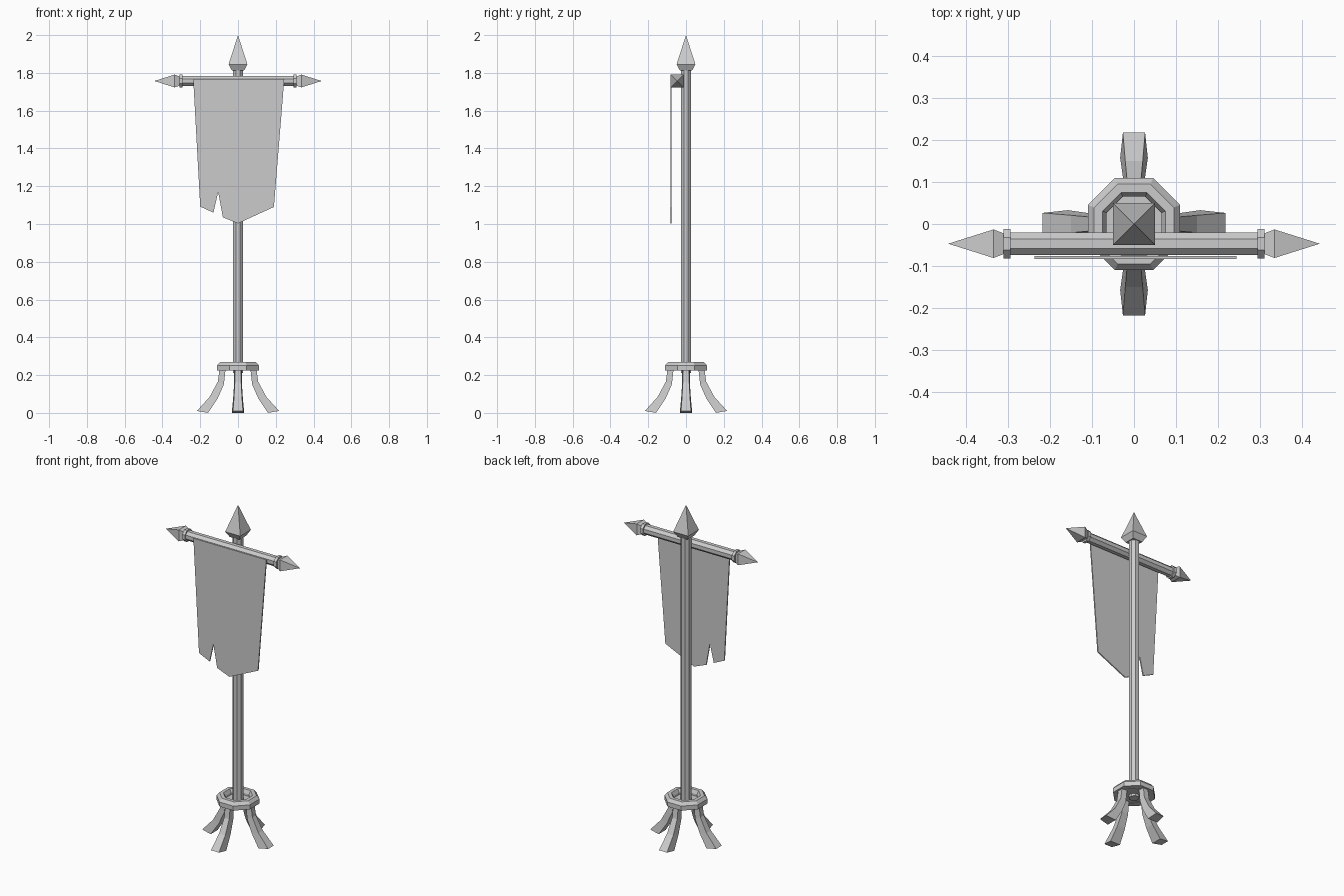
import bpy, bmesh, math
from mathutils import Matrix, Vector

if "Cube" in bpy.data.objects:
    bpy.data.objects.remove(bpy.data.objects["Cube"], do_unlink=True)

grey = bpy.data.materials.new("plain_grey")
grey.use_nodes = True
grey.diffuse_color = (0.6, 0.6, 0.6, 1)
grey.node_tree.nodes["Principled BSDF"].inputs["Base Color"].default_value = (0.6, 0.6, 0.6, 1)


def finish(name, bm, matrix=Matrix()):
    bm.transform(matrix)
    bmesh.ops.recalc_face_normals(bm, faces=bm.faces)
    mesh = bpy.data.meshes.new(name)
    bm.to_mesh(mesh)
    bm.free()
    mesh.materials.append(grey)
    obj = bpy.data.objects.new(name, mesh)
    bpy.context.collection.objects.link(obj)
    return obj


def loft(name, rings, matrix=Matrix(), closed=False):
    """Skin a list of equal rings; cap the ends, or join last to first."""
    bm = bmesh.new()
    loops = [[bm.verts.new(p) for p in ring] for ring in rings]
    pairs = list(zip(loops, loops[1:]))
    if closed:
        pairs.append((loops[-1], loops[0]))
    else:
        bm.faces.new(loops[0])
        bm.faces.new(loops[-1])
    n = len(loops[0])
    for a, b in pairs:
        for i in range(n):
            j = (i + 1) % n
            bm.faces.new((a[i], a[j], b[j], b[i]))
    bmesh.ops.remove_doubles(bm, verts=bm.verts, dist=0.0001)
    return finish(name, bm, matrix)


def turned(name, profile, sides, matrix=Matrix(), closed=False):
    """Flat-sided turning about z; profile is (distance to flat, height)."""
    scale = 1 / math.cos(math.pi / sides)
    angles = [(i + 0.5) * math.tau / sides for i in range(sides)]
    rings = [[(r * scale * math.cos(a), r * scale * math.sin(a), z) for a in angles]
             for r, z in profile]
    return loft(name, rings, matrix, closed)


# Pole and its spear point
turned("pole", [(0.027, 0.21), (0.027, 1.82)], 8)
turned("pole_point", [(0.032, 1.812), (0.05, 1.845), (0, 2.0)], 4)

# Dished octagonal base ring
turned("base_ring", [(0.075, 0.225), (0.11, 0.225), (0.11, 0.252), (0.095, 0.27),
                     (0.075, 0.27), (0.065, 0.25), (0.065, 0.235)], 8, closed=True)
turned("base_hub", [(0.07, 0.225), (0.07, 0.238)], 8)

# Splayed legs: outer and inner edge points with half width
leg = [((0.098, 0.23), (0.066, 0.23), 0.02),
       ((0.107, 0.165), (0.075, 0.15), 0.021),
       ((0.15, 0.085), (0.108, 0.075), 0.026),
       ((0.218, 0.01), (0.158, 0.0), 0.033)]
for i, side in enumerate(("left", "back", "right", "front")):
    rings = [[(o[0], -w * 0.8, o[1]), (o[0], w * 0.8, o[1]),
              (n[0], w, n[1]), (n[0], -w, n[1])] for o, n, w in leg]
    loft(side + "_leg", rings, Matrix.Rotation(i * math.pi / 2, 4, "Z"))

# Crossbar with collars and points at both ends
centre = Matrix.Translation((0, -0.047, 1.757))
for side, sign in (("left", 1), ("right", -1)):
    along = centre @ Matrix.Rotation(sign * math.pi / 2, 4, "Y")
    turned(side + "_bar_collar", [(0.035, 0.294), (0.035, 0.311)], 8, along)
    turned(side + "_bar_point", [(0.024, 0.309), (0.034, 0.335), (0, 0.443)], 4, along)
turned("crossbar", [(0.027, -0.3), (0.027, 0.3)], 8, along)

# Hanging cloth with a torn lower edge
outline = [(-0.237, 1.768), (0.245, 1.768), (0.19, 1.09), (0, 1.003),
           (-0.08, 1.035), (-0.105, 1.17), (-0.13, 1.06), (-0.2, 1.092)]
loft("banner_cloth", [[(x, y, z) for x, z in outline] for y in (-0.083, -0.076)])
